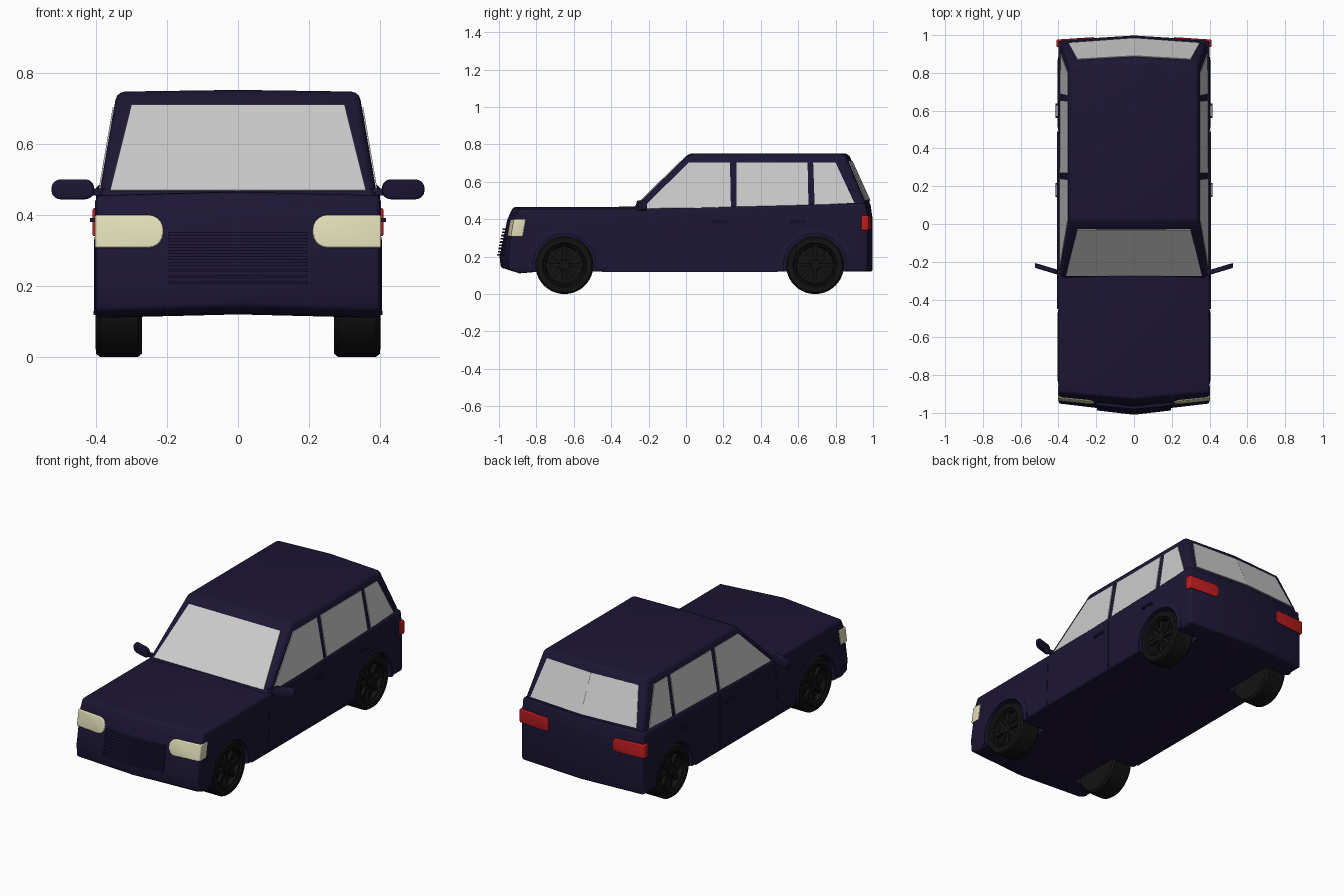
import bpy, bmesh
from math import sin, cos, pi, radians
from mathutils import Vector

if "Cube" in bpy.data.objects:
    bpy.data.objects.remove(bpy.data.objects["Cube"])


def material(name, rgb):
    m = bpy.data.materials.new(name)
    m.diffuse_color = (*rgb, 1)
    m.use_nodes = True
    m.node_tree.nodes["Principled BSDF"].inputs["Base Color"].default_value = m.diffuse_color
    return m


NAVY = material("navy_paint", (0.012, 0.008, 0.035))
BLACK = material("tyre_black", (0.006, 0.006, 0.006))
CREAM = material("lamp_cream", (0.75, 0.73, 0.48))
RED = material("lamp_red", (0.5, 0.012, 0.014))


def loft(name, rings, mat=None, mirror=False, bevel=0, segs=3):
    """Skin a row of equal closed rings and cap both ends."""
    bm = bmesh.new()
    rows = [[bm.verts.new(p) for p in r] for r in rings]
    n = len(rows[0])
    for a, b in zip(rows, rows[1:]):
        for i in range(n):
            bm.faces.new((a[i], a[(i + 1) % n], b[(i + 1) % n], b[i]))
    bm.faces.new(rows[0])
    bm.faces.new(rows[-1])
    bmesh.ops.recalc_face_normals(bm, faces=bm.faces)
    me = bpy.data.meshes.new(name)
    bm.to_mesh(me)
    bm.free()
    ob = bpy.data.objects.new(name, me)
    bpy.context.collection.objects.link(ob)
    if mat:
        me.materials.append(mat)
    if bevel:
        m = ob.modifiers.new("bevel", 'BEVEL')
        m.width, m.segments, m.limit_method = bevel, segs, 'ANGLE'
        m.angle_limit = radians(25)
    if mirror:
        m = ob.modifiers.new("mirror", 'MIRROR')
        m.use_mirror_merge = False
    return ob


def prism(name, pts, vec, mat=None, **kw):
    return loft(name, [pts, [Vector(p) + Vector(vec) for p in pts]], mat, **kw)


def box(name, x0, x1, y0, y1, z0, z1, mat, **kw):
    return prism(name, [(x0, y0, z0), (x1, y0, z0), (x1, y1, z0), (x0, y1, z0)], (0, 0, z1 - z0), mat, **kw)


def panel(name, pts, mirror=False):
    """Thin glass plate straddling the cabin skin."""
    p = [Vector(v) for v in pts]
    nrm = (p[1] - p[0]).cross(p[2] - p[0]).normalized() * 0.004
    return prism(name, [v - nrm for v in p], nrm * 2, mirror=mirror)


def rounded(x0, x1, z0, z1, r0, r1):
    """Rounded rectangle (x, z), radius r0 on the inner side, r1 on the outer."""
    out = []
    for cx, cz, a0, r in ((x1 - r1, z1 - r1, 0, r1), (x0 + r0, z1 - r0, 90, r0),
                          (x0 + r0, z0 + r0, 180, r0), (x1 - r1, z0 + r1, 270, r1)):
        for i in range(6):
            a = radians(a0 + 18 * i)
            out.append((cx + r * cos(a), cz + r * sin(a)))
    return out


def circle(x, r, yc, zc=0.155, n=40):
    return [(x, yc + r * cos(2 * pi * i / n), zc + r * sin(2 * pi * i / n)) for i in range(n)]


# lower body, folded along the centre line
mid = [(-.90, .125), (-.99, .14), (-.997, .20), (-.955, .40), (-.925, .465), (-.27, .467),
       (.985, .49), (.998, .40), (.998, .12), (-.78, .12)]
side = [(-.89, .11), (-.945, .13), (-.95, .20), (-.915, .40), (-.89, .455), (-.27, .455),
        (.96, .485), (.972, .40), (.972, .12), (-.78, .12)]
body = loft("lower_body", [[(-.4, *p) for p in side], [(0, *p) for p in mid], [(.4, *p) for p in side]],
            NAVY, bevel=0.013)


# cabin leaning inwards towards the roof
def lean(z):
    return .392 - (z - .45) * .172


cab_mid = [(-.32, .42), (.015, .752), (.868, .752), (.988, .487), (.95, .42)]
cab_side = [(-.32, .42), (.015, .747), (.85, .747), (.960, .487), (.93, .42)]
loft("cabin", [[(-lean(z), y, z) for y, z in cab_side], [(0, y, z) for y, z in cab_mid],
               [(lean(z), y, z) for y, z in cab_side]], NAVY, bevel=0.022)


# windows
def screen_y(z):
    return -.32 + (z - .42) * 1.012


def rear(x, z):
    t = (z - .487) / .265
    yc, ys = .988 - .12 * t, .960 - .11 * t
    return (x, yc + (ys - yc) * x / lean(z), z)


panel("windscreen", [(-.36, screen_y(.467), .467), (.36, screen_y(.467), .467),
                     (.30, screen_y(.708), .708), (-.30, screen_y(.708), .708)])
panel("rear_window", [rear(0, .50), rear(.348, .50), rear(.30, .71), rear(0, .71)], mirror=True)
for name, pts in (("front_side_window", [(-.235, .457), (.24, .462), (.235, .702), (.015, .702)]),
                  ("rear_side_window", [(.27, .463), (.655, .473), (.65, .702), (.27, .702)]),
                  ("quarter_window", [(.688, .475), (.90, .487), (.80, .702), (.68, .702)])):
    panel(name, [(lean(z), y, z) for y, z in pts], mirror=True)


# lamps wrapping round the corners
def front_y(x, z):
    t = (z - .2) / .2
    yc, ys = -.997 + .042 * t, -.95 + .035 * t
    return yc + (ys - yc) * x / .4


prism("headlight", [(x, front_y(x, z) - .006, z) for x, z in rounded(.21, .403, .307, .40, .042, .006)],
      (0, .065, 0), CREAM, mirror=True, bevel=.005)
prism("tail_light", [(x, 1.003 - .065 * x, z) for x, z in rounded(.21, .41, .34, .42, .025, .008)],
      (0, -.04, 0), RED, mirror=True, bevel=.006)

# grille slats following the folded nose
for i in range(9):
    z = .205 + i * .0172
    xs = (-.195, 0, .195)
    front = [(x, front_y(abs(x), z) - .014, z) for x in xs]
    back = [(x, front_y(abs(x), z) + .02, z) for x in reversed(xs)]
    prism("grille_slat", front + back, (0, .001, .009), NAVY)

# door mirrors
prism("door_mirror", [(x, -.268 + (x - .405) * .3, z) for x, z in rounded(.405, .525, .444, .50, .025, .025)],
      (0, .026, 0), NAVY, mirror=True, bevel=.006)
box("mirror_stalk", .375, .415, -.262, -.24, .455, .475, NAVY, mirror=True)

# door handles, seams and sills
for y in (.18, .60):
    box("door_handle", .409, .416, y - .038, y + .038, .380, .392, NAVY, mirror=True)
    for s in (-.033, .033):
        box("handle_post", .395, .411, y + s - .005, y + s + .005, .380, .392, NAVY, mirror=True)
for y, dy in ((-.285, .012), (.25, 0)):
    prism("door_seam", [(.398, y - .003, .13), (.402, y - .003, .13), (.402, y + .003, .13), (.398, y + .003, .13)],
          (0, dy, .31), NAVY, mirror=True)
box("sill", .385, .407, -.45, .49, .119, .130, NAVY, mirror=True)

# wheels, arch lips and arch cut-outs
tyre = [(.27, .10), (.27, .145), (.282, .155), (.388, .155), (.40, .146), (.401, .118),
        (.392, .112), (.392, .104), (.365, .098), (.362, .02)]
cutters = []
for end, yc in (("front", -.65), ("rear", .69)):
    loft(end + "_wheel", [circle(x, r, yc) for x, r in tyre], BLACK, mirror=True)
    loft(end + "_hub", [circle(.355, .03, yc, n=20), circle(.385, .026, yc, n=20)], BLACK, mirror=True)
    for k in range(8):
        a = 2 * pi * k / 8
        u, v = Vector((0, cos(a), sin(a))), Vector((0, -sin(a), cos(a)))
        c = Vector((.358, yc, .155))
        prism(end + "_spoke", [c + u * .02 - v * .009, c + u * .104 - v * .013,
                               c + u * .104 + v * .013, c + u * .02 + v * .009], (.024, 0, 0), BLACK, mirror=True)
    arc = []
    for k in range(31):
        a = radians(-10 + 200 * k / 30)
        arc.append([(x, yc + r * cos(a), .155 + r * sin(a))
                    for x, r in ((.39, .168), (.406, .168), (.401, .195), (.39, .195))])
    loft(end + "_arch_lip", arc, NAVY, mirror=True)
    cut = loft(end + "_arch_cutter", [circle(.25, .17, yc), circle(.5, .17, yc)], mirror=True)
    cut.hide_render = True
    cutters.append(cut)
    m = body.modifiers.new("arch", 'BOOLEAN')
    m.object, m.operation, m.solver = cut, 'DIFFERENCE', 'EXACT'

# bake modifiers, drop the cutters and smooth the rounded surfaces
bpy.context.view_layer.update()
bpy.ops.object.select_all(action='DESELECT')
for ob in bpy.context.collection.objects:
    ob.select_set(ob not in cutters)
bpy.context.view_layer.objects.active = body
bpy.ops.object.convert(target='MESH')
for cut in cutters:
    bpy.data.objects.remove(cut)
bpy.ops.object.shade_smooth_by_angle(angle=radians(30))
